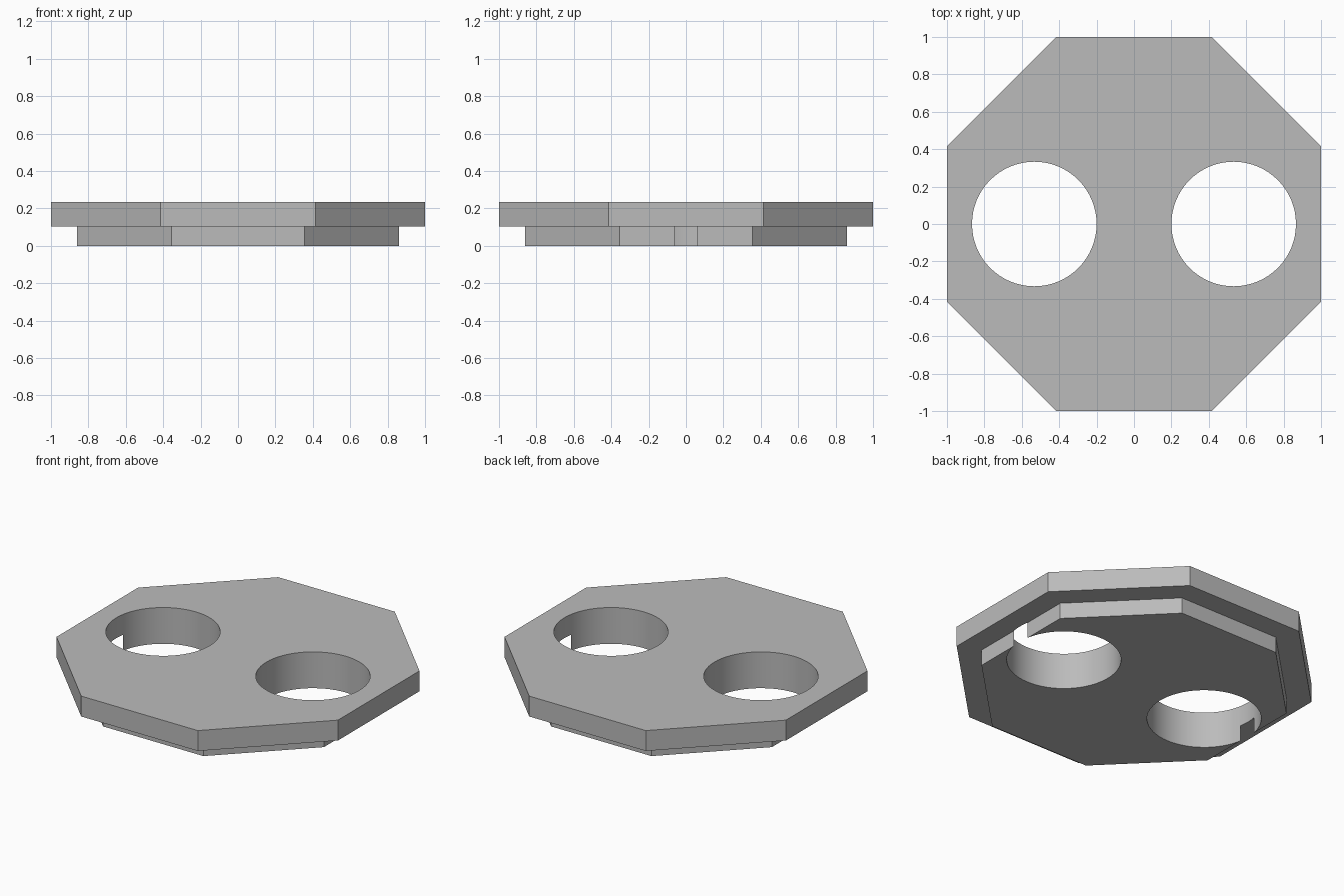
import bpy
import bmesh
from math import pi, cos, sin

if "Cube" in bpy.data.objects:
    bpy.data.objects.remove(bpy.data.objects["Cube"])

# Single grey material
grey = bpy.data.materials.new("plain grey")
grey.use_nodes = True
colour = (0.5, 0.5, 0.5, 1)
grey.diffuse_color = colour
grey.node_tree.nodes["Principled BSDF"].inputs["Base Color"].default_value = colour

LOWER, TOP_Z, STEP_Z = 0.86, 0.233, 0.102
HOLE_R, HOLE_X = 0.333, 0.533


def octagon(bm, apothem, z):
    r = apothem / cos(pi / 8)
    angles = [(i + 0.5) * pi / 4 for i in range(8)]
    return [bm.verts.new((r * cos(a), r * sin(a), z)) for a in angles]


# Stepped octagonal plate: a small lower tier under a wider upper tier
bm = bmesh.new()
rings = [octagon(bm, a, z) for a, z in
         ((LOWER, 0), (LOWER, STEP_Z), (1, STEP_Z), (1, TOP_Z))]
for low, high in zip(rings, rings[1:]):
    for i in range(8):
        j = (i + 1) % 8
        bm.faces.new((low[i], low[j], high[j], high[i]))
bm.faces.new(rings[0][::-1])
bm.faces.new(rings[-1])
bmesh.ops.recalc_face_normals(bm, faces=bm.faces)
mesh = bpy.data.meshes.new("octagonal_plate")
bm.to_mesh(mesh)
bm.free()
mesh.materials.append(grey)
plate = bpy.data.objects.new("octagonal_plate", mesh)
bpy.context.collection.objects.link(plate)

# Two round through holes, which break out through the lower tier's sides
for side, name in ((1, "left"), (-1, "right")):
    bpy.ops.mesh.primitive_cylinder_add(
        vertices=64, radius=HOLE_R, depth=1, location=(side * HOLE_X, 0, 0))
    cutter = bpy.context.object
    cutter.name = name + "_hole_cutter"
    cutter.data.materials.append(grey)
    cutter.hide_render = True
    cut = plate.modifiers.new(name + " hole", "BOOLEAN")
    cut.operation = "DIFFERENCE"
    cut.solver = "EXACT"
    cut.object = cutter
    bpy.ops.object.select_all(action="DESELECT")
    plate.select_set(True)
    bpy.context.view_layer.objects.active = plate
    bpy.ops.object.modifier_apply(modifier=cut.name)
    bpy.data.objects.remove(cutter)

# Smooth hole walls with crisp edges everywhere else
bpy.ops.object.shade_smooth_by_angle(angle=pi / 6)
